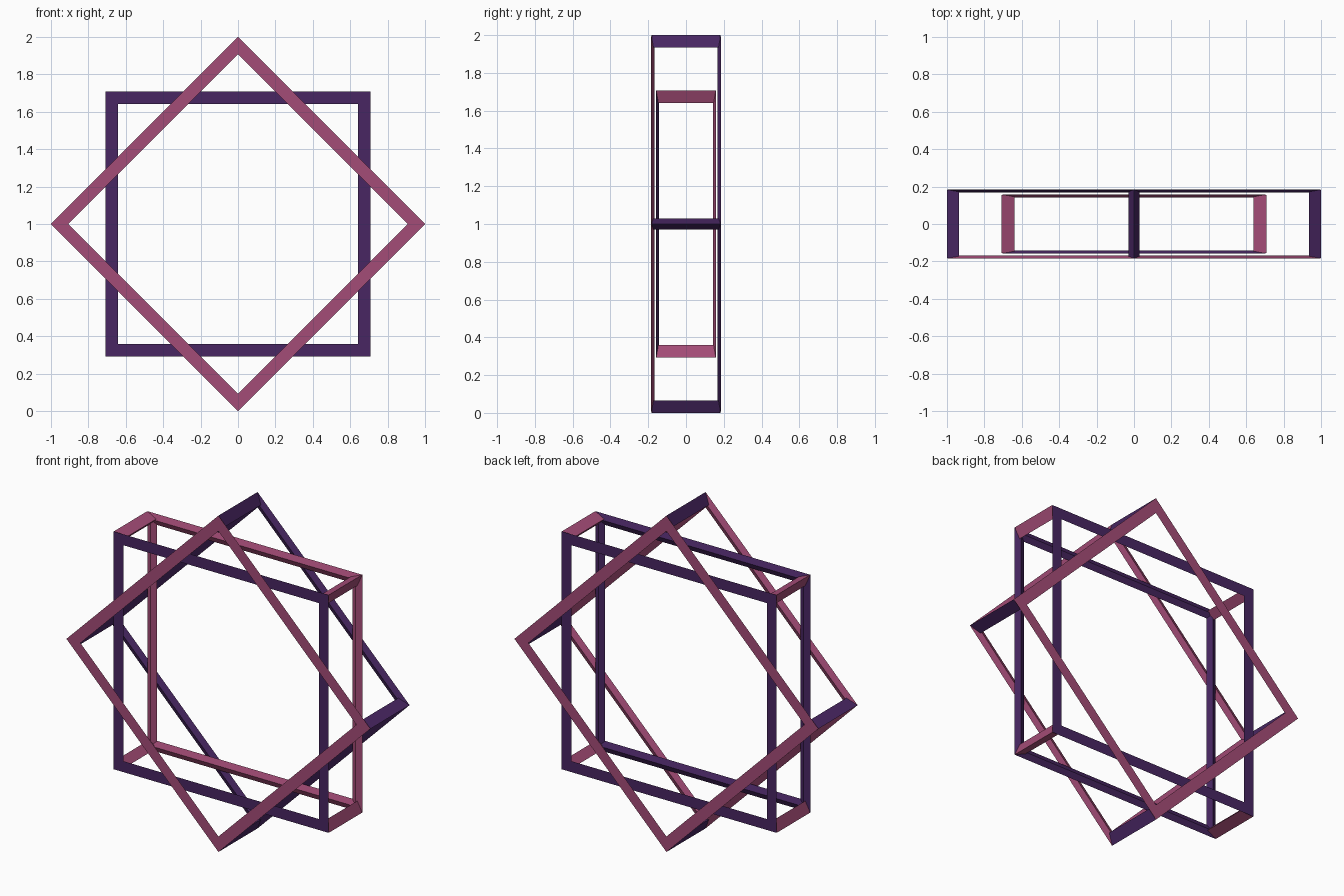
import bpy, bmesh, math
from mathutils import Vector

if "Cube" in bpy.data.objects:
    bpy.data.objects.remove(bpy.data.objects["Cube"])

def material(name, srgb):
    m = bpy.data.materials.new(name)
    lin = [((c / 255 + 0.055) / 1.055) ** 2.4 for c in srgb]
    m.diffuse_color = (*lin, 1)
    m.use_nodes = True
    m.node_tree.nodes["Principled BSDF"].inputs["Base Color"].default_value = m.diffuse_color
    return m

PINK = material("rose pink", (164, 76, 119))
PURPLE = material("deep purple", (72, 38, 98))

def finish(name, bm, mats):
    bmesh.ops.recalc_face_normals(bm, faces=bm.faces)
    bm.normal_update()
    # second colour on everything that is not a flat outer (back) face
    if len(mats) > 1:
        for f in bm.faces:
            f.material_index = 0 if f.normal.y > 0.999 else 1
    me = bpy.data.meshes.new(name)
    bm.to_mesh(me)
    bm.free()
    for m in mats:
        me.materials.append(m)
    ob = bpy.data.objects.new(name, me)
    bpy.context.collection.objects.link(ob)

def polar(r, a, y, side=0.0):
    return Vector((r * math.cos(a) - side * math.sin(a), y,
                   1 + r * math.sin(a) + side * math.cos(a)))

# thin mitred square ring: flat outside face, shallow ridge inside
def ring(name, turn, y, ridge_y, mats):
    bm = bmesh.new()
    section = [(1.0, y), (0.908, y), (0.954, ridge_y)]
    loops = [[bm.verts.new(polar(r, turn + k * math.pi / 2, yy)) for r, yy in section]
             for k in range(4)]
    for k in range(4):
        a, b = loops[k], loops[(k + 1) % 4]
        for i in range(3):
            j = (i + 1) % 3
            bm.faces.new((a[i], a[j], b[j], b[i]))
    finish(name, bm, mats)

# wedge-shaped bars joining the front and back rings at the corners
def bars(name, turn, d, mat):
    bm = bmesh.new()
    for k in range(4):
        a = turn + k * math.pi / 2
        ends = [[bm.verts.new(polar(r, a, y, s))
                 for r, s in ((1.0, 0), (0.935, 0.03), (0.935, -0.03))]
                for y in (-d, d)]
        for i in range(3):
            j = (i + 1) % 3
            bm.faces.new((ends[0][i], ends[0][j], ends[1][j], ends[1][i]))
        bm.faces.new(ends[0])
        bm.faces.new(ends[1])
    finish(name, bm, [mat])

def frame(name, turn, d, main, second):
    ring(name + "_front_ring", turn, -d, -d + 0.016, [main])
    ring(name + "_back_ring", turn, d, d - 0.016, [main, second])
    bars(name + "_corner_bars", turn, d - 0.003, second)

frame("diamond", 0, 0.184, PINK, PURPLE)
frame("square", math.pi / 4, 0.158, PURPLE, PINK)
